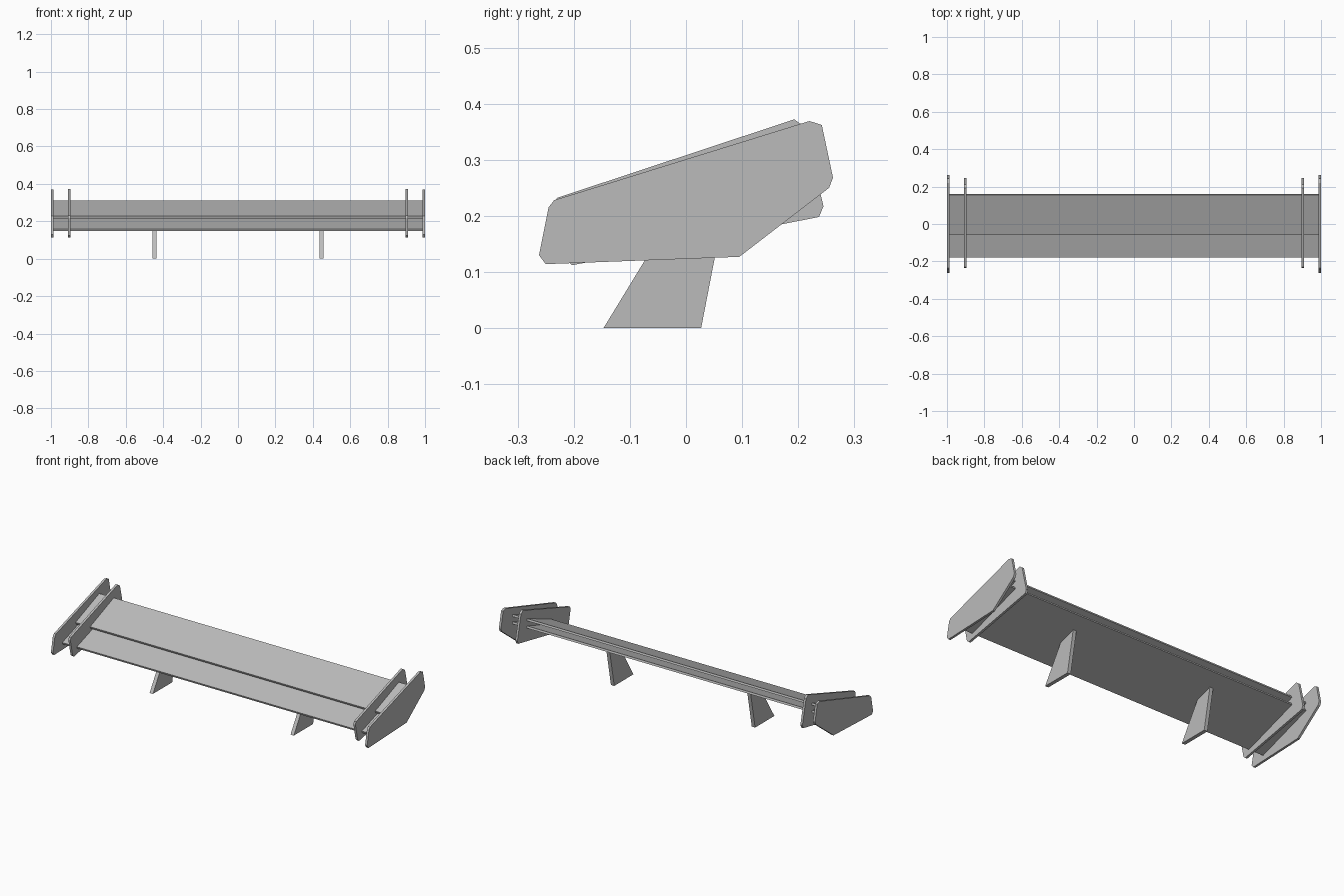
import bpy
import bmesh

cube = bpy.data.objects.get("Cube")
if cube:
    bpy.data.objects.remove(cube, do_unlink=True)

grey = bpy.data.materials.new("plain grey")
grey.use_nodes = True
colour = (0.5, 0.5, 0.5, 1)
grey.diffuse_color = colour
grey.node_tree.nodes["Principled BSDF"].inputs["Base Color"].default_value = colour


def extrude_profile(name, profile, x_min, x_max):
    """Extrude a side profile of (y, z) points across the width."""
    bm = bmesh.new()
    face = bm.faces.new([bm.verts.new((x_min, y, z)) for y, z in profile])
    side = bmesh.ops.extrude_face_region(bm, geom=[face])["geom"]
    moved = [v for v in side if isinstance(v, bmesh.types.BMVert)]
    bmesh.ops.translate(bm, verts=moved, vec=(x_max - x_min, 0, 0))
    bmesh.ops.recalc_face_normals(bm, faces=bm.faces)
    mesh = bpy.data.meshes.new(name)
    bm.to_mesh(mesh)
    bm.free()
    mesh.materials.append(grey)
    obj = bpy.data.objects.new(name, mesh)
    bpy.context.collection.objects.link(obj)


def pair(name, profile, x_in, x_out):
    extrude_profile("left_" + name, profile, x_in, x_out)
    extrude_profile("right_" + name, profile, -x_out, -x_in)


# Two tilted wing blades
extrude_profile("lower_blade", [(-0.178, 0.158), (-0.174, 0.147),
                                (0.16, 0.258), (0.156, 0.269)], -0.99, 0.99)
extrude_profile("upper_blade", [(-0.058, 0.227), (-0.054, 0.216),
                                (0.16, 0.3), (0.156, 0.311)], -0.99, 0.99)

# Outer end plates with clipped corners
pair("outer_end_plate", [(-0.25, 0.114), (0.095, 0.127), (0.255, 0.25),
                         (0.262, 0.268), (0.242, 0.362), (0.22, 0.369),
                         (-0.235, 0.228), (-0.245, 0.215), (-0.262, 0.13)],
     0.987, 1.0)

# Inner end plates
pair("inner_end_plate", [(-0.203, 0.112), (0.237, 0.198), (0.245, 0.217),
                         (0.212, 0.358), (0.193, 0.372), (-0.23, 0.232),
                         (-0.236, 0.217), (-0.216, 0.124)],
     0.895, 0.908)

# Support legs under the lower blade
pair("support_leg", [(-0.147, 0), (0.027, 0), (0.072, 0.233), (-0.025, 0.2)],
     0.435, 0.456)
